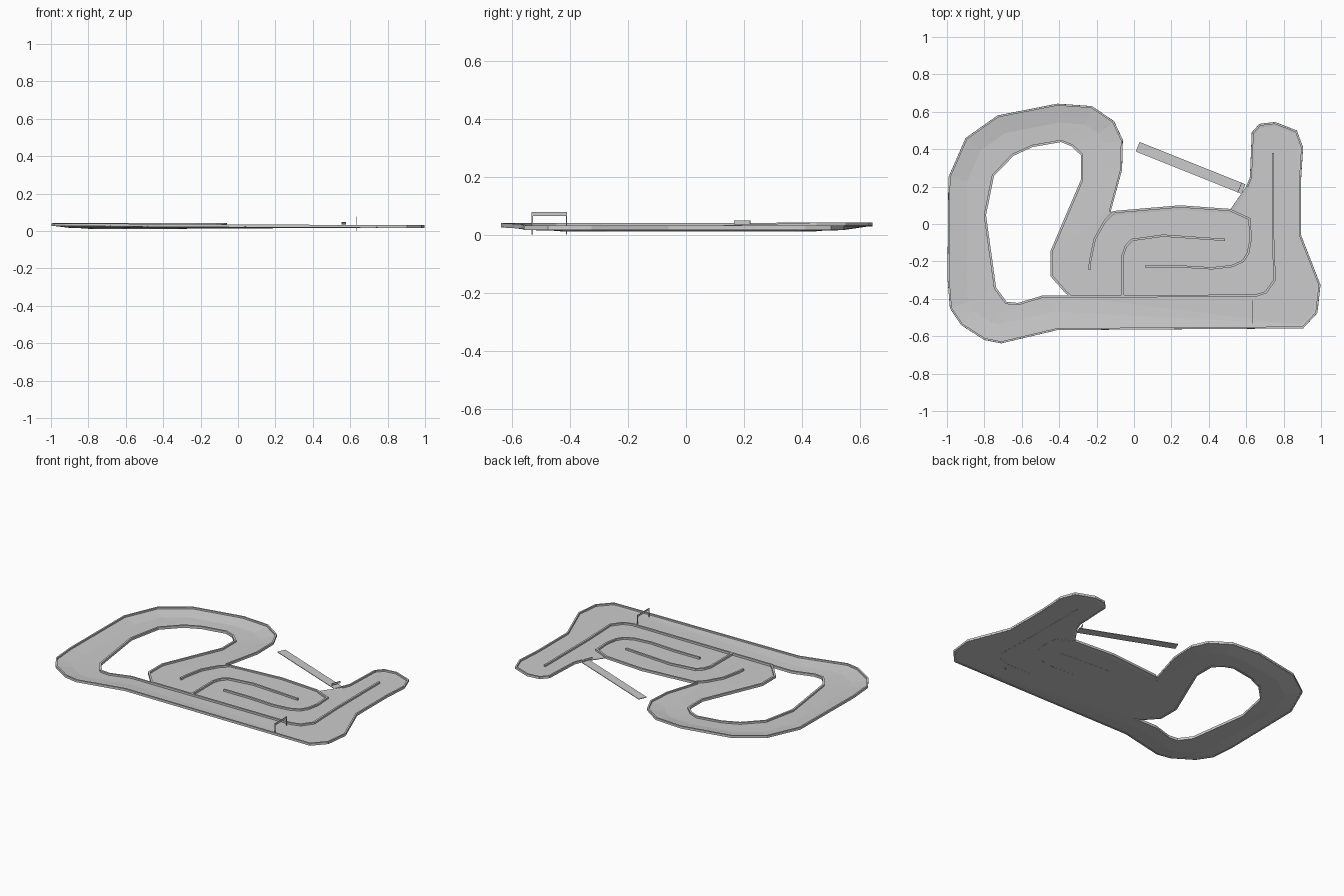
import bpy, bmesh
from mathutils import Vector

if "Cube" in bpy.data.objects:
    bpy.data.objects.remove(bpy.data.objects["Cube"])

# Outer edge, clockwise: x, y, z (z rises where the turn is banked)
OUTER = [(.60, .20, .021), (.62, .25, .021), (.63, .49, .022), (.67, .535, .022), (.754, .545, .022),
         (.87, .50, .022), (.904, .41, .022), (.893, .24, .022), (.893, -.06, .022), (.997, -.326, .022),
         (.98, -.476, .022), (.904, -.558, .022), (-.41, -.567, .027), (-.71, -.638, .031),
         (-.80, -.62, .031), (-.925, -.54, .031), (-.984, -.45, .031), (-.997, -.29, .031),
         (-.992, .25, .032), (-.90, .46, .033), (-.73, .58, .034), (-.41, .643, .034), (-.225, .63, .034),
         (-.107, .55, .034), (-.06, .45, .033), (-.064, .29, .028), (-.125, .065, .022),
         (.246, .096, .021), (.513, .075, .021)]
# Infield opening inside the banked loop
HOLE = [(-.797, .048), (-.754, .26), (-.647, .37), (-.545, .417), (-.39, .444), (-.33, .42),
        (-.278, .37), (-.278, .235), (-.44, -.144), (-.44, -.278), (-.364, -.364), (-.337, -.388),
        (-.487, -.388), (-.62, -.428), (-.684, -.422), (-.743, -.342)]
# Dividing walls
LONG = [(-.345, -.388), (.65, -.383), (.705, -.365), (.752, -.30), (.743, -.06), (.743, .38)]
HOOK = [(-.06, -.385), (-.06, -.166), (-.043, -.118), (-.01, -.085), (.155, -.062), (.487, -.085)]
SNAKE = [(.06, -.227), (.246, -.227), (.417, -.237), (.524, -.225), (.583, -.198), (.61, -.155),
         (.624, -.08), (.617, .027), (.513, .075), (.246, .094), (-.107, .064), (-.155, .016),
         (-.21, -.08), (-.235, -.20), (-.238, -.245)]


def offset(pts, dist, closed):
    """Shift a path to its right by dist (number or list) with mitred corners."""
    n, out = len(pts), []
    for i, p in enumerate(pts):
        d = dist[i] if isinstance(dist, list) else dist
        ns = []
        for a, b in ((i - 1, i), (i, i + 1)):
            if closed or (a >= 0 and b < n):
                e = Vector(pts[b % n][:2]) - Vector(pts[a % n][:2])
                ns.append(Vector((e.y, -e.x)).normalized())
        m = (ns[0] + ns[-1]).normalized()
        q = Vector(p[:2]) + m * (d / max(.45, m.dot(ns[0])))
        out.append((q.x, q.y))
    return out


def finish(name, bm):
    me = bpy.data.meshes.new(name)
    bm.to_mesh(me)
    bm.free()
    ob = bpy.data.objects.new(name, me)
    bpy.context.collection.objects.link(ob)
    return ob


def wall(name, pts, closed=False, left=-.006, right=.006, z=.019, down=.004, up=.011):
    """Rectangular rail swept along a path."""
    bm = bmesh.new()
    rings = []
    for p, a, b in zip(pts, offset(pts, left, closed), offset(pts, right, closed)):
        h = p[2] if len(p) == 3 else z
        rings.append([bm.verts.new((*q, h + dz)) for q, dz in
                      ((a, -down), (a, up), (b, up), (b, -down))])
    for i in range(len(rings) - (not closed)):
        r, s = rings[i], rings[(i + 1) % len(rings)]
        for k in range(4):
            bm.faces.new((r[k], r[(k + 1) % 4], s[(k + 1) % 4], s[k]))
    if not closed:
        bm.faces.new(rings[0])
        bm.faces.new(rings[-1])
    bmesh.ops.recalc_face_normals(bm, faces=bm.faces)
    return finish(name, bm)


def box(name, loc, size, angle=0):
    bpy.ops.mesh.primitive_cube_add(size=1, location=loc, rotation=(0, 0, angle))
    ob = bpy.context.object
    ob.name = name
    ob.scale = size
    return ob


# Track floor: banked outer strip, then flat fill around the infield opening
bm = bmesh.new()
widths = [.10 if p[2] > .026 else .02 for p in OUTER]
edge = [bm.verts.new(p) for p in OUTER]
inner = [bm.verts.new((*q, .019)) for q in offset(OUTER, widths, True)]
hole = [bm.verts.new((*q, .016)) for q in HOLE]
n = len(edge)
for i in range(n):
    j = (i + 1) % n
    bm.faces.new((edge[i], edge[j], inner[j], inner[i]))
loops = []
for loop in (inner, hole):
    for i in range(len(loop)):
        a, b = loop[i], loop[(i + 1) % len(loop)]
        loops.append(bm.edges.get((a, b)) or bm.edges.new((a, b)))
bmesh.ops.triangle_fill(bm, use_beauty=True, use_dissolve=False, edges=loops, normal=(0, 0, 1))
bm.normal_update()
for f in bm.faces:
    if f.normal.z < 0:
        f.normal_flip()
floor = finish("track_floor", bm)
solid = floor.modifiers.new("thickness", 'SOLIDIFY')
solid.thickness = .003
solid.offset = -1

# Rails and dividing walls
wall("outer_rail", OUTER[:-2], left=0, right=.010, down=.006, up=.009)
wall("infield_rail", HOLE, closed=True, z=.016, down=.005)
wall("long_divider", LONG)
wall("hook_divider", HOOK)
wall("snake_divider", SNAKE)

# Entry lane with its cross board
start, end = Vector((.02, .413)), Vector((.585, .187))
d = end - start
mid = (start + end) / 2
ang = Vector((1, 0)).angle_signed(d) * -1
box("entry_lane", (mid.x, mid.y, .020), (d.length, .055, .004), ang)
box("entry_board", (.565, .193, .042), (.003, .06, .013), ang)

# Timing gate over the straight
for y in (-.53, -.412):
    box("gate_post", (.635, y, .039), (.004, .004, .078))
box("gate_banner", (.635, -.471, .071), (.003, .12, .013))
